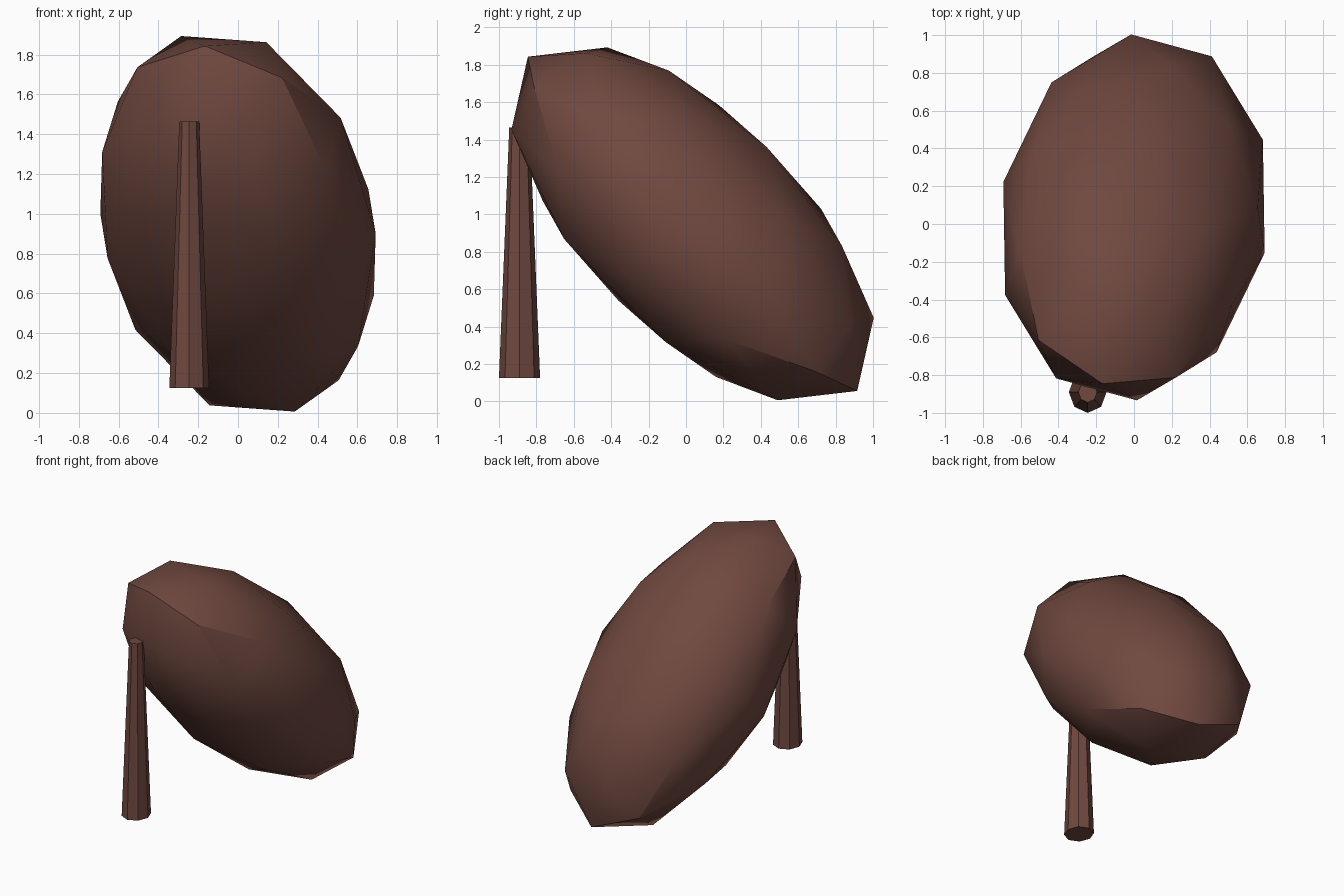
import bpy, bmesh, math
from mathutils import Matrix, Vector

if "Cube" in bpy.data.objects:
    bpy.data.objects.remove(bpy.data.objects["Cube"])

brown = bpy.data.materials.new("brown")
brown.diffuse_color = (0.16, 0.065, 0.05, 1)
brown.use_nodes = True
brown.node_tree.nodes["Principled BSDF"].inputs["Base Color"].default_value = brown.diffuse_color


def finish(obj):
    obj.data.materials.append(brown)
    bpy.ops.object.select_all(action='DESELECT')
    obj.select_set(True)
    bpy.context.view_layer.objects.active = obj
    bpy.ops.object.shade_smooth_by_angle(angle=math.radians(30))


# Tilted, stretched icosphere: where its pole and the ring of five around it end up
centre = Vector((0, 0.035, 0.95))
pole = Vector((0.655, 0.055, 0.175))
ring = [Vector(p) for p in ((0.522, -0.37, -0.26), (0.222, -0.85, 0.735),
                            (0.02, -0.13, 0.815), (0.197, 0.80, -0.12),
                            (0.505, 0.645, -0.788))]
z, r = 1 / math.sqrt(5), 2 / math.sqrt(5)
sources = [Vector((0, 0, 1))] + [
    Vector((r * math.cos(k * math.tau / 5), r * math.sin(k * math.tau / 5), z))
    for k in range(5)]
targets = [pole] + ring
stretch = Matrix([[0.5 * sum(t[i] * s[j] for s, t in zip(sources, targets))
                   for j in range(3)] for i in range(3)])

# Leaf-like body
bm = bmesh.new()
bmesh.ops.create_icosphere(bm, subdivisions=2, radius=1)
for v in bm.verts:
    v.co = centre + stretch @ v.co
bmesh.ops.recalc_face_normals(bm, faces=bm.faces)
mesh = bpy.data.meshes.new("body")
bm.to_mesh(mesh)
bm.free()
body = bpy.data.objects.new("body", mesh)
bpy.context.collection.objects.link(body)
finish(body)

# Tapered eight-sided stem
bpy.ops.mesh.primitive_cone_add(vertices=8, radius1=0.10, radius2=0.05,
                                depth=1.34, location=(-0.245, -0.89, 0.795))
stem = bpy.context.object
stem.name = "stem"
stem.scale.y = 1.1
finish(stem)
